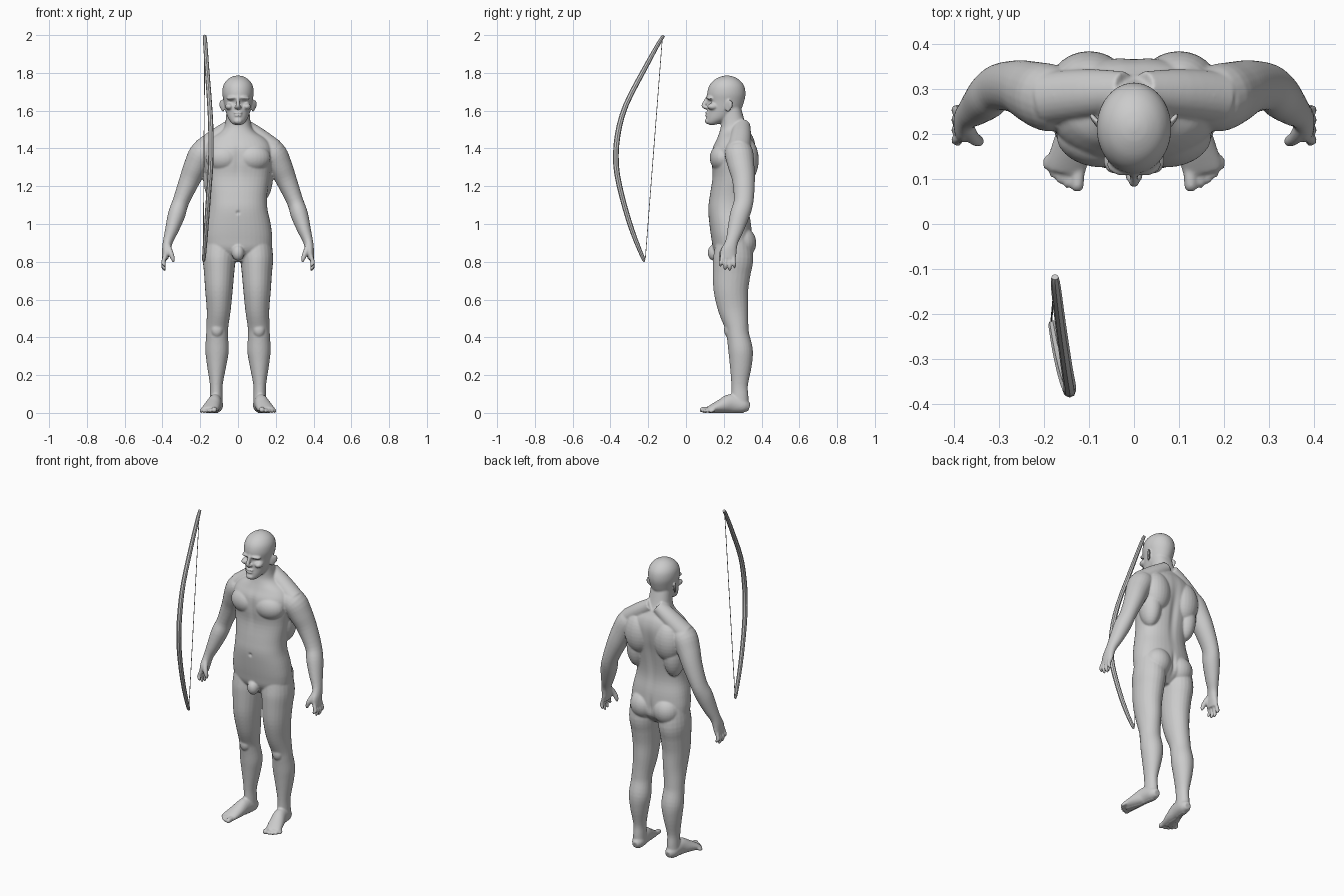
import bpy, bmesh, math
from mathutils import Vector, Matrix

grey = bpy.data.materials.new("plain grey")
grey.diffuse_color = (0.6, 0.6, 0.6, 1)


def smooth_rows(rows, n):
    """Catmull-Rom interpolation of the control sections."""
    out = []
    for i in range(len(rows) - 1):
        p = [rows[max(i - 1, 0)], rows[i], rows[i + 1], rows[min(i + 2, len(rows) - 1)]]
        for k in range(n):
            t = k / n
            out.append([0.5 * (2 * b + (c - a) * t + (2 * a - 5 * b + 4 * c - d) * t * t
                               + (3 * b - a - 3 * c + d) * t ** 3) for a, b, c, d in zip(*p)])
    return out + [list(rows[-1])]


def tube(bm, rows, flat=False, ref=(1, 0, 0), power=2.0, sides=24, n=4):
    """Closed loft; each row is x, y, z, radius along ref, other radius."""
    rows = smooth_rows(rows, n)
    rings = []
    for i, (x, y, z, ra, rb) in enumerate(rows):
        t = (Vector(rows[min(i + 1, len(rows) - 1)][:3]) - Vector(rows[max(i - 1, 0)][:3])).normalized()
        if flat:
            t = Vector((0, 0, 1))
        a = Vector(ref)
        a = (a - t * a.dot(t)).normalized()
        b = t.cross(a)
        ring = []
        for k in range(sides):
            c, s = math.cos(2 * math.pi * k / sides), math.sin(2 * math.pi * k / sides)
            c, s = [math.copysign(abs(v) ** (2 / power), v) for v in (c, s)]
            ring.append(bm.verts.new(Vector((x, y, z)) + a * ra * c + b * rb * s))
        rings.append(ring)
    for r, q in zip(rings, rings[1:]):
        for k in range(sides):
            j = (k + 1) % sides
            bm.faces.new((r[k], r[j], q[j], q[k]))
    bm.faces.new(rings[0][::-1])
    bm.faces.new(rings[-1])


def blob(bm, centre, radii, turn=(0, 0, 0)):
    rot = Matrix.Rotation(turn[2], 4, 'Z') @ Matrix.Rotation(turn[1], 4, 'Y') @ Matrix.Rotation(turn[0], 4, 'X')
    m = Matrix.Translation(centre) @ rot @ Matrix.Diagonal((*radii, 1))
    bmesh.ops.create_uvsphere(bm, u_segments=24, v_segments=16, radius=1, matrix=m)


def finish(bm, name):
    bmesh.ops.recalc_face_normals(bm, faces=bm.faces)
    me = bpy.data.meshes.new(name)
    bm.to_mesh(me)
    bm.free()
    me.materials.append(grey)
    ob = bpy.data.objects.new(name, me)
    bpy.context.collection.objects.link(ob)
    return ob


def levels(rows):
    """Rows of z, half width, front y, back y turned into tube rows."""
    return [(0, (f + b) / 2, z, w, (b - f) / 2) for z, w, f, b in rows]


# Limbs and muscles of one side
side = bmesh.new()
# arm and palm
tube(side, [(.13, .27, 1.40, .06, .06), (.185, .28, 1.375, .07, .075), (.222, .292, 1.31, .064, .07),
            (.257, .305, 1.23, .055, .06), (.302, .305, 1.12, .044, .052), (.325, .285, 1.05, .046, .052),
            (.35, .262, .97, .036, .043), (.369, .245, .915, .027, .034), (.377, .234, .88, .024, .037),
            (.381, .225, .85, .021, .043), (.386, .222, .815, .016, .041)])
# fingers and thumb
for y0, y1, tip in ((.192, .182, .775), (.211, .207, .757), (.231, .232, .752), (.251, .257, .767)):
    tube(side, [(.383, y0, .84, .011, .0105), (.396, (y0 + y1) / 2, (.82 + tip) / 2, .0115, .0105),
                (.392, y1, tip + .012, .010, .009), (.386, y1, tip, .005, .005)], sides=12)
tube(side, [(.373, .215, .885, .017, .017), (.358, .192, .85, .015, .015), (.346, .185, .82, .012, .013),
            (.341, .184, .797, .006, .006)], sides=12)
# leg
tube(side, [(.09, .25, .92, .085, .09), (.099, .25, .82, .087, .106), (.100, .242, .74, .08, .1),
            (.101, .238, .65, .073, .092), (.102, .25, .55, .064, .08), (.109, .268, .46, .058, .063),
            (.111, .275, .41, .058, .06), (.111, .289, .33, .062, .065), (.113, .29, .25, .051, .058),
            (.115, .284, .15, .034, .044), (.115, .285, .09, .033, .045), (.115, .286, .04, .035, .045)])
# foot and toes
tube(side, [(.112, .336, .03, .018, .02), (.114, .305, .038, .035, .038), (.122, .24, .050, .037, .05),
            (.135, .185, .036, .043, .036), (.15, .13, .02, .045, .02), (.153, .115, .016, .04, .014)])
for x0, x1, y1, r in ((.122, .126, .072, .015), (.143, .148, .08, .0105), (.158, .165, .09, .010),
                      (.173, .180, .103, .010), (.184, .194, .12, .0095)):
    tube(side, [(x0, .15, .02, r, r), (x1, y1 + .02, r + .002, r, r), (x1, y1 + .006, r, r * .85, r * .8),
                (x1, y1, r, r * .4, r * .4)], sides=12)
# trapezius slope
tube(side, [(.02, .295, 1.525, .045, .04), (.10, .29, 1.465, .055, .05), (.19, .28, 1.395, .06, .055)], ref=(0, 1, 0))
# chest, shoulder blade, lat, buttock, kneecap, ear
blob(side, (.085, .185, 1.35), (.088, .058, .07), (0, 0, .18))
blob(side, (.10, .315, 1.34), (.085, .07, .12))
blob(side, (.125, .29, 1.25), (.06, .07, .13))
blob(side, (.078, .295, .90), (.08, .077, .085))
blob(side, (.111, .226, .44), (.032, .025, .04))
blob(side, (.082, .225, 1.625), (.006, .02, .034), (-.2, 0, -.5))
blob(side, (.088, .232, 1.632), (.006, .019, .026), (-.2, 0, -.6))
# brow, cheekbone, nostril
blob(side, (.032, .126, 1.668), (.030, .018, .010), (0, .1, .3))
blob(side, (.046, .142, 1.622), (.022, .03, .018))
blob(side, (.011, .106, 1.618), (.009, .012, .008))
bmesh.ops.duplicate(side, geom=side.verts[:] + side.edges[:] + side.faces[:])
half = len(side.verts) // 2
side.verts.ensure_lookup_table()
for v in side.verts[half:]:
    v.co.x *= -1
body_bm = side

# Torso with neck
tube(body_bm, levels([(.80, .07, .19, .29), (.86, .165, .148, .345), (.92, .181, .135, .35), (1.0, .173, .124, .345),
                      (1.08, .156, .118, .333), (1.15, .154, .126, .335), (1.25, .168, .14, .35),
                      (1.33, .18, .135, .365), (1.40, .18, .14, .37), (1.45, .15, .163, .36), (1.49, .09, .178, .338),
                      (1.53, .068, .185, .316), (1.62, .06, .18, .29)]), flat=True, power=2.3, sides=40)
blob(body_bm, (0, .148, .848), (.033, .033, .042))
# Head
tube(body_bm, levels([(1.525, .02, .125, .15), (1.535, .034, .108, .19), (1.56, .052, .108, .245), (1.60, .066, .113, .288),
                      (1.65, .076, .115, .308), (1.69, .083, .112, .315), (1.73, .079, .122, .308), (1.76, .061, .146, .286),
                      (1.779, .033, .18, .255), (1.786, .006, .21, .225)]), flat=True, sides=40)
# Nose, lips, chin
tube(body_bm, [(0, .118, 1.675, .009, .010), (0, .105, 1.65, .009, .012), (0, .093, 1.626, .012, .012),
               (0, .108, 1.610, .010, .006)], sides=12)
blob(body_bm, (0, .112, 1.588), (.024, .012, .006))
blob(body_bm, (0, .112, 1.575), (.021, .012, .006))
blob(body_bm, (0, .112, 1.545), (.022, .012, .015))

# Fuse into one skin and relax it
body = finish(body_bm, "body")
fuse = body.modifiers.new("fuse", 'REMESH')
fuse.mode = 'VOXEL'
fuse.voxel_size = .005
relax = body.modifiers.new("relax", 'SMOOTH')
relax.factor = .5
relax.iterations = 5
skin = bpy.data.meshes.new_from_object(body.evaluated_get(bpy.context.evaluated_depsgraph_get()))
body.modifiers.clear()
body.data = skin
skin.name = "body"

# Soft dents: centre, radii, push along y
dents = [((.033, .12, 1.645), (.017, .05, .011), .010), ((-.033, .12, 1.645), (.017, .05, .011), .010),
         ((0, .1, 1.5815), (.022, .03, .004), .005), ((0, .13, 1.34), (.016, .05, .09), .006),
         ((0, .12, 1.06), (.009, .03, .009), .008), ((0, .36, 1.22), (.022, .06, .16), -.010),
         ((0, .35, .90), (.012, .06, .06), -.010)]
for v in skin.vertices:
    for c, r, push in dents:
        d = sum(((v.co[i] - c[i]) / r[i]) ** 2 for i in range(3))
        if d < 6:
            v.co.y += push * math.exp(-d)
    if v.co.z < .003:
        v.co.z = 0
skin.shade_smooth()

# Bow stave
stave_bm = bmesh.new()
tube(stave_bm, [(-.176, -.118, 1.997, .008, .008), (-.174, -.14, 1.965, .011, .010), (-.164, -.22, 1.82, .012, .013),
                (-.150, -.318, 1.63, .013, .014), (-.143, -.362, 1.47, .014, .015), (-.145, -.370, 1.31, .014, .015),
                (-.156, -.340, 1.15, .013, .014), (-.169, -.287, .97, .012, .013), (-.180, -.230, .825, .010, .010),
                (-.182, -.218, .806, .007, .007)], sides=8, n=3)
stave = finish(stave_bm, "bow_stave")
# Bow string
string_bm = bmesh.new()
tube(string_bm, [(-.176, -.126, 1.975, .002, .002), (-.184, -.215, .82, .002, .002)], sides=6, n=1)
finish(string_bm, "bow_string")
bpy.ops.object.select_all(action='DESELECT')
stave.select_set(True)
bpy.context.view_layer.objects.active = stave
bpy.ops.object.shade_smooth_by_angle(angle=math.radians(40))
